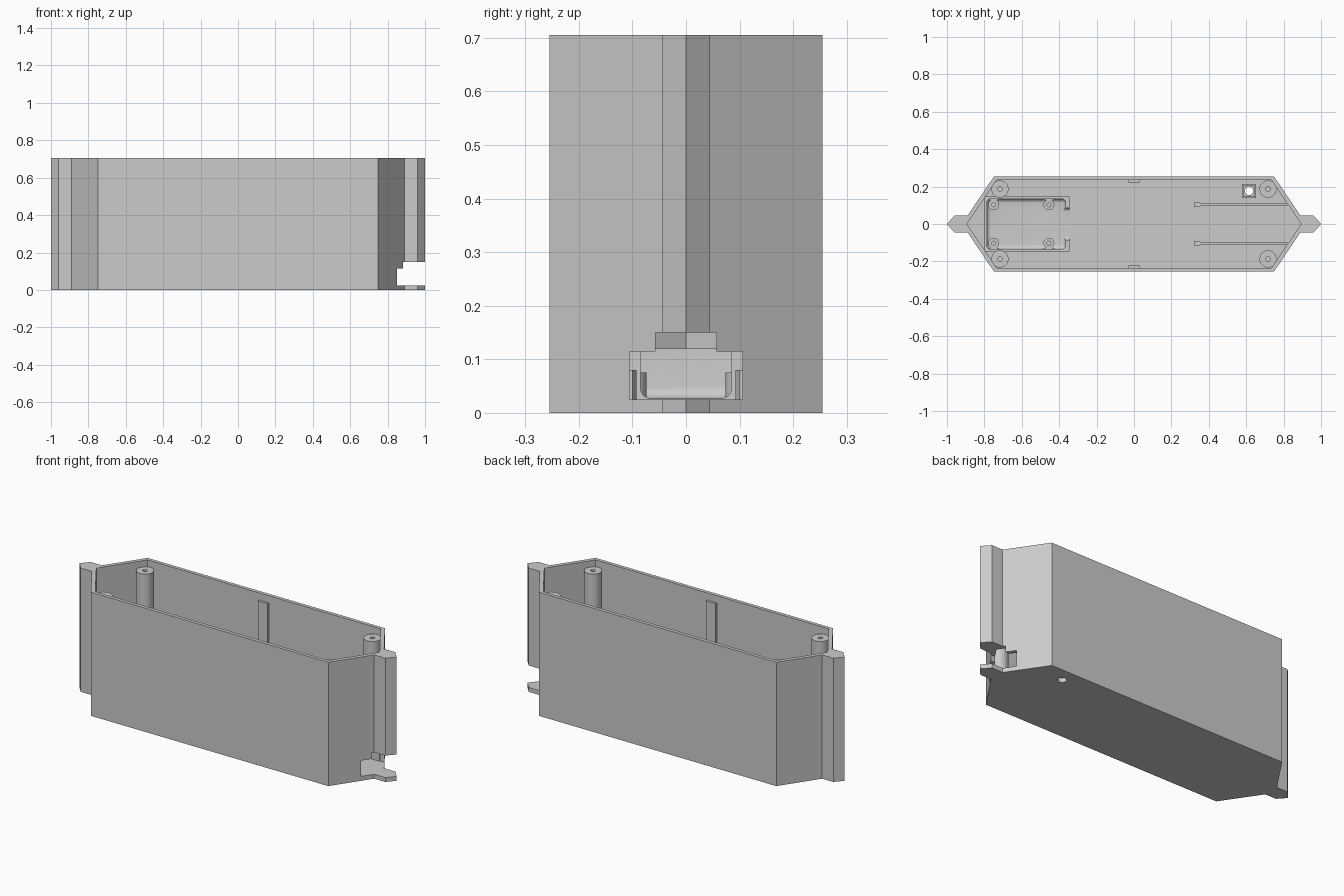
import bpy
import bmesh
from math import cos, sin, tau

if "Cube" in bpy.data.objects:
    bpy.data.objects.remove(bpy.data.objects["Cube"])

grey = bpy.data.materials.new("plain grey")
grey.use_nodes = True
grey.diffuse_color = (0.6, 0.6, 0.6, 1)
grey.node_tree.nodes["Principled BSDF"].inputs["Base Color"].default_value = (0.6, 0.6, 0.6, 1)

HEIGHT, FLOOR = 0.705, 0.025


def prism(name, points, z0, z1):
    """Extrude an xy outline (counter-clockwise) from z0 to z1."""
    bm = bmesh.new()
    base = bm.faces.new([bm.verts.new((x, y, z0)) for x, y in points])
    top = bmesh.ops.extrude_face_region(bm, geom=[base])["geom"]
    verts = [v for v in top if isinstance(v, bmesh.types.BMVert)]
    bmesh.ops.translate(bm, verts=verts, vec=(0, 0, z1 - z0))
    bmesh.ops.recalc_face_normals(bm, faces=bm.faces)
    mesh = bpy.data.meshes.new(name)
    bm.to_mesh(mesh)
    bm.free()
    mesh.materials.append(grey)
    obj = bpy.data.objects.new(name, mesh)
    bpy.context.collection.objects.link(obj)
    return obj


def box(name, x0, x1, y0, y1, z0, z1):
    return prism(name, [(x0, y0), (x1, y0), (x1, y1), (x0, y1)], z0, z1)


def cylinder(name, x, y, r, z0, z1, sides=32):
    ring = [(x + r * cos(tau * i / sides), y + r * sin(tau * i / sides)) for i in range(sides)]
    return prism(name, ring, z0, z1)


def apply(obj, mod):
    bpy.context.view_layer.objects.active = obj
    bpy.ops.object.modifier_apply(modifier=mod.name)


def cut(obj, *cutters):
    for cutter in cutters:
        mod = obj.modifiers.new("cut", "BOOLEAN")
        mod.operation, mod.solver, mod.object = "DIFFERENCE", "EXACT", cutter
        apply(obj, mod)
        bpy.data.objects.remove(cutter)


def rounded(obj, width):
    mod = obj.modifiers.new("round", "BEVEL")
    mod.width, mod.segments = width, 6
    apply(obj, mod)
    return obj


def smooth(obj):
    bpy.ops.object.select_all(action="DESELECT")
    obj.select_set(True)
    bpy.context.view_layer.objects.active = obj
    bpy.ops.object.shade_smooth_by_angle(angle=0.6)


def hollow_post(name, x, y, r, hole, z1, depth):
    post = cylinder(name, x, y, r, FLOOR - 0.005, z1)
    cut(post, cylinder("hole_cutter", x, y, hole, z1 - depth, z1 + 0.1))
    smooth(post)


# Six-sided case with a pointed fin on each end
end = [(0.748, -0.255), (0.89, -0.045), (0.96, -0.045), (1, 0),
       (0.96, 0.045), (0.89, 0.045), (0.748, 0.255)]
inner_end = [(0.735, -0.235), (0.893, 0), (0.735, 0.235)]
case = prism("case", end + [(-x, -y) for x, y in end], 0, HEIGHT)
cut(case,
    prism("cavity", inner_end + [(-x, -y) for x, y in inner_end], FLOOR, 1),
    # Stepped opening through the left end and the cable hole in the floor
    box("wide_opening", 0.79, 1.1, -0.105, 0.105, FLOOR, 0.115),
    box("narrow_opening", 0.79, 1.1, -0.057, 0.057, 0.1, 0.15),
    cylinder("floor_hole", 0.615, 0.177, 0.023, -0.1, 0.1))

# Square collar around the floor hole
collar = box("hole_collar", 0.577, 0.653, 0.139, 0.215, FLOOR - 0.005, 0.06)
cut(collar, box("collar_cutter", 0.586, 0.644, 0.148, 0.206, 0, 0.1))

# Tray with rounded inside corners and hooked ends
tray = box("tray", -0.798, -0.345, -0.147, 0.147, FLOOR - 0.005, 0.12)
cut(tray,
    rounded(box("tray_hollow", -0.787, -0.365, -0.134, 0.134, 0.027, 0.3), 0.022),
    rounded(box("tray_mouth", -0.6, -0.2, -0.085, 0.085, 0.027, 0.3), 0.02))
smooth(tray)

for side, label in ((1, "back"), (-1, "front")):
    # Tall lid screw posts near the corners
    for x, end_name in ((-0.717, "right"), (0.717, "left")):
        hollow_post(f"{label}_{end_name}_screw_post", x, side * 0.187, 0.046, 0.012, 0.668, 0.12)

    # Short mounting posts in the tray, joined to its walls
    for x, end_name in ((-0.75, "outer"), (-0.455, "inner")):
        hollow_post(f"{label}_{end_name}_tray_post", x, side * 0.103, 0.029, 0.011, 0.075, 0.04)
        ys = sorted((side * 0.128, side * 0.14))
        box(f"{label}_{end_name}_post_web", x - 0.029, x + 0.029, *ys, FLOOR, 0.075)

    # Guide rail with a thicker chamfered tip
    ys = sorted((side * 0.1, side * 0.113))
    box(f"{label}_guide_rail", 0.35, 0.822, *ys, FLOOR - 0.005, 0.08)
    tip = [(0.322, 0.092), (0.345, 0.092), (0.365, 0.1), (0.365, 0.113), (0.322, 0.116)]
    prism(f"{label}_rail_tip", [(x, side * y) for x, y in tip], FLOOR - 0.005, 0.08)

    # Upright rib at the middle of each long wall
    ys = sorted((side * 0.222, side * 0.238))
    box(f"{label}_wall_rib", -0.03, 0.03, *ys, FLOOR - 0.005, 0.665)
